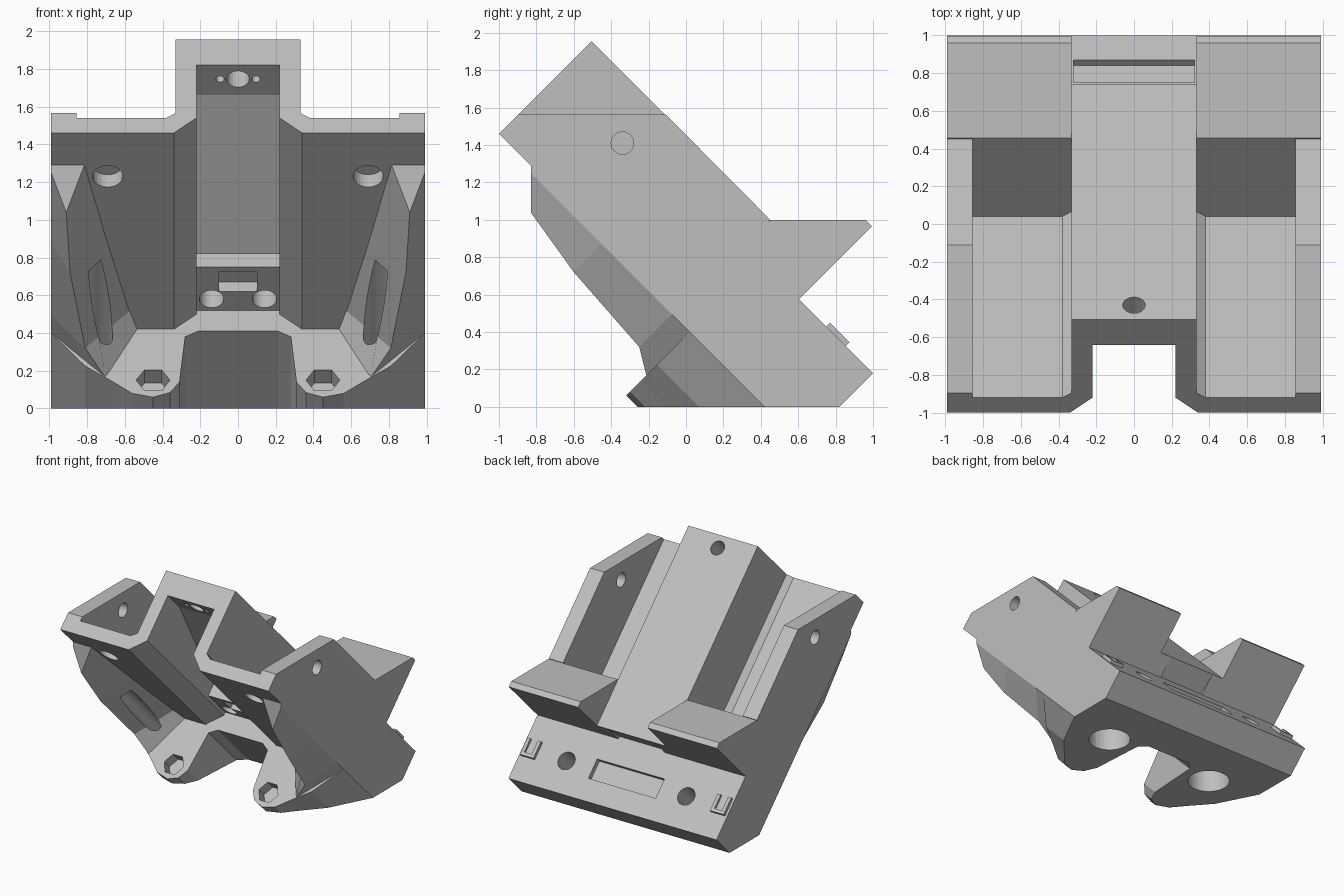
import bpy, bmesh, math
from mathutils import Vector

old = bpy.data.objects.get("Cube")
if old:
    bpy.data.objects.remove(old)

grey = bpy.data.materials.new("light_grey")
grey.use_nodes = True
grey.diffuse_color = (0.52, 0.52, 0.52, 1)
grey.node_tree.nodes["Principled BSDF"].inputs["Base Color"].default_value = (0.52, 0.52, 0.52, 1)


def tilt(x, s, t):
    """Tilted frame: s rises toward the upper back, t toward the upper front."""
    return Vector((x, (s - t) / 2, (s + t) / 2))


def add_object(name, bm):
    bmesh.ops.recalc_face_normals(bm, faces=bm.faces)
    mesh = bpy.data.meshes.new(name)
    bm.to_mesh(mesh)
    bm.free()
    mesh.materials.append(grey)
    obj = bpy.data.objects.new(name, mesh)
    bpy.context.collection.objects.link(obj)
    return obj


def loft(name, rows, floor=False):
    """Skin matching rows of points and cap both ends."""
    bm = bmesh.new()
    rings = [[bm.verts.new(p) for p in row] for row in rows]
    n = len(rings[0])
    for a, b in zip(rings, rings[1:]):
        for i in range(n):
            j = (i + 1) % n
            bm.faces.new((a[i], a[j], b[j], b[i]))
    bm.faces.new(rings[0])
    bm.faces.new(rings[-1])
    if floor:
        geom = bm.verts[:] + bm.edges[:] + bm.faces[:]
        cut = bmesh.ops.bisect_plane(bm, geom=geom, plane_co=(0, 0, 0),
                                     plane_no=(0, 0, 1), clear_inner=True)
        edges = [e for e in cut["geom_cut"] if isinstance(e, bmesh.types.BMEdge)]
        bmesh.ops.holes_fill(bm, edges=edges)
    return add_object(name, bm)


def slab(name, x0, x1, side):
    """Side profile (y, z) extruded across x."""
    return loft(name, [[(x, y, z) for y, z in side] for x in (x0, x1)])


def run(name, section, t0, t1, floor=False):
    """Cross-section (x, s) extruded along the tilted axis."""
    return loft(name, [[tilt(x, s, t) for x, s in section] for t in (t0, t1)], floor)


def block(name, x0, x1, s0, s1, t0, t1):
    return run(name, [(x0, s0), (x1, s0), (x1, s1), (x0, s1)], t0, t1)


def rod(start, end, radius, sides=32):
    start, end = Vector(start), Vector(end)
    axis = end - start
    bm = bmesh.new()
    bmesh.ops.create_cone(bm, cap_ends=True, segments=sides, radius1=radius,
                          radius2=radius, depth=axis.length)
    bm.transform(axis.to_track_quat("Z", "X").to_matrix().to_4x4())
    bmesh.ops.translate(bm, verts=bm.verts, vec=(start + end) / 2)
    return add_object("hole_cutter", bm)


def finish(obj, cutters=(), mirror=True):
    for cutter in cutters:
        cutter.hide_render = True
        mod = obj.modifiers.new("cut", "BOOLEAN")
        mod.operation, mod.solver, mod.object = "DIFFERENCE", "EXACT", cutter
    if mirror:
        mod = obj.modifiers.new("mirror", "MIRROR")
        mod.use_mirror_merge = False
    bpy.context.view_layer.update()
    graph = bpy.context.evaluated_depsgraph_get()
    mesh = bpy.data.meshes.new_from_object(obj.evaluated_get(graph))
    obj.modifiers.clear()
    obj.data = mesh
    for cutter in cutters:
        bpy.data.objects.remove(cutter)


def back_slot():
    return block("slot_cutter", -0.32, 0.32, 1.12, 1.3, -0.32, -0.56)


# Central spine with stepped channel floor
spine = slab("spine_roof", -0.22, 0.22, [
    (-0.64, 1.82), (-0.48, 1.66), (-0.02, 0.82), (-0.09, 0.75), (0.14, 0.52),
    (0.03, 0.41), (0.44, 0), (0.82, 0), (1, 0.18), (0.59, 0.59), (0.74, 0.71),
    (-0.505, 1.955)])
cuts = [rod(tilt(0, 1, 2.31), tilt(0, 1.6, 2.31), 0.06), back_slot(),
        block("notch_cutter", -0.1, 0.1, 0.5, 0.76, 0.58, 0.79)]
for sign in (-1, 1):
    cuts.append(rod(tilt(sign * 0.095, 1.1, 2.31), tilt(sign * 0.095, 1.26, 2.31), 0.022))
    cuts.append(rod(tilt(sign * 0.14, 0.5, 0.5), tilt(sign * 0.14, 1, 0.5), 0.065))
finish(spine, cuts, mirror=False)

# Spine side walls, chamfered below and filleted into the plate
finish(run("spine_wall", [(0.22, 0.62), (0.34, 0.46), (0.38, 0.46), (0.38, 0.62),
                          (0.33, 0.67), (0.33, 1.45), (0.22, 1.45)], 2.46, -0.03))

# Thin plates beside the spine
finish(block("wing_plate", 0.36, 0.88, 0.46, 0.62, 2.46, 0.3),
       [rod(tilt(0.69, 0.3, 2.0), tilt(0.69, 0.59, 2.0), 0.08)])

# Outer cheeks with a cross hole
finish(slab("cheek", 0.855, 0.99, [(-1, 1.46), (-0.895, 1.565), (-0.11, 1.565),
                                 (0.45, 1), (0.04, 0.42)]),
       [rod((0.7, -0.34, 1.41), (1.2, -0.34, 1.41), 0.06)])

# Tapering skirts below the cheeks: edge, rim, and inner foot per station
rows = [[tilt(0.99, 0.47, 2.13), tilt(0.99, 0.42, 2.08),
         tilt(0.91, 0.21, 1.87), tilt(0.81, 0.47, 2.13)]]
for t, rim_x, rim_s, foot in [(1.32, 0.89, 0.12, 0.69), (0.57, 0.81, 0.07, 0.57),
                              (0.37, 0.7, -0.05, 0.53)]:
    rows.append([tilt(0.99, 0.47, t), tilt(0.99, 0.42, t),
                 tilt(rim_x, rim_s, t), tilt(foot, 0.47, t)])
finish(loft("skirt", rows), [rod(tilt(0.73, 0.28, 1.2), tilt(0.73, 0.28, 0.2), 0.065)])

# Wedge hooks at the back
finish(slab("hook_block", 0.33, 0.99, [(0.04, 0.58), (0.455, 1), (0.96, 1), (0.995, 0.965),
                                    (0.6, 0.57), (0.6, 0.4), (0.04, 0.42)]))

# Base with rounded feet, hex sockets and round recesses
foot = run("base_foot", [(0.2, 1.18), (0.99, 1.18), (0.99, 0.42), (0.81, 0.07), (0.66, -0.1),
                         (0.56, -0.22), (0.45, -0.26), (0.36, -0.21), (0.31, -0.1),
                         (0.28, 0.38), (0.2, 0.45)], 0.38, -0.82, floor=True)
finish(foot, [rod(tilt(0.45, -0.08, 0.5), tilt(0.45, -0.08, 0.24), 0.09, 6),
              rod((0.53, 0.32, -0.1), (0.53, 0.32, 0.22), 0.17),
              rod(tilt(0.57, 0.8, -0.44), tilt(0.57, 1.4, -0.44), 0.075),
              rod(tilt(0.73, 0.28, 0.6), tilt(0.73, 0.28, 0.2), 0.065),
              back_slot()])

# Small raised clips on the back face
finish(block("clip", 0.84, 0.97, 1.15, 1.22, -0.32, -0.53),
       [block("clip_cutter", 0.87, 0.94, 1.19, 1.3, -0.2, -0.49)])
